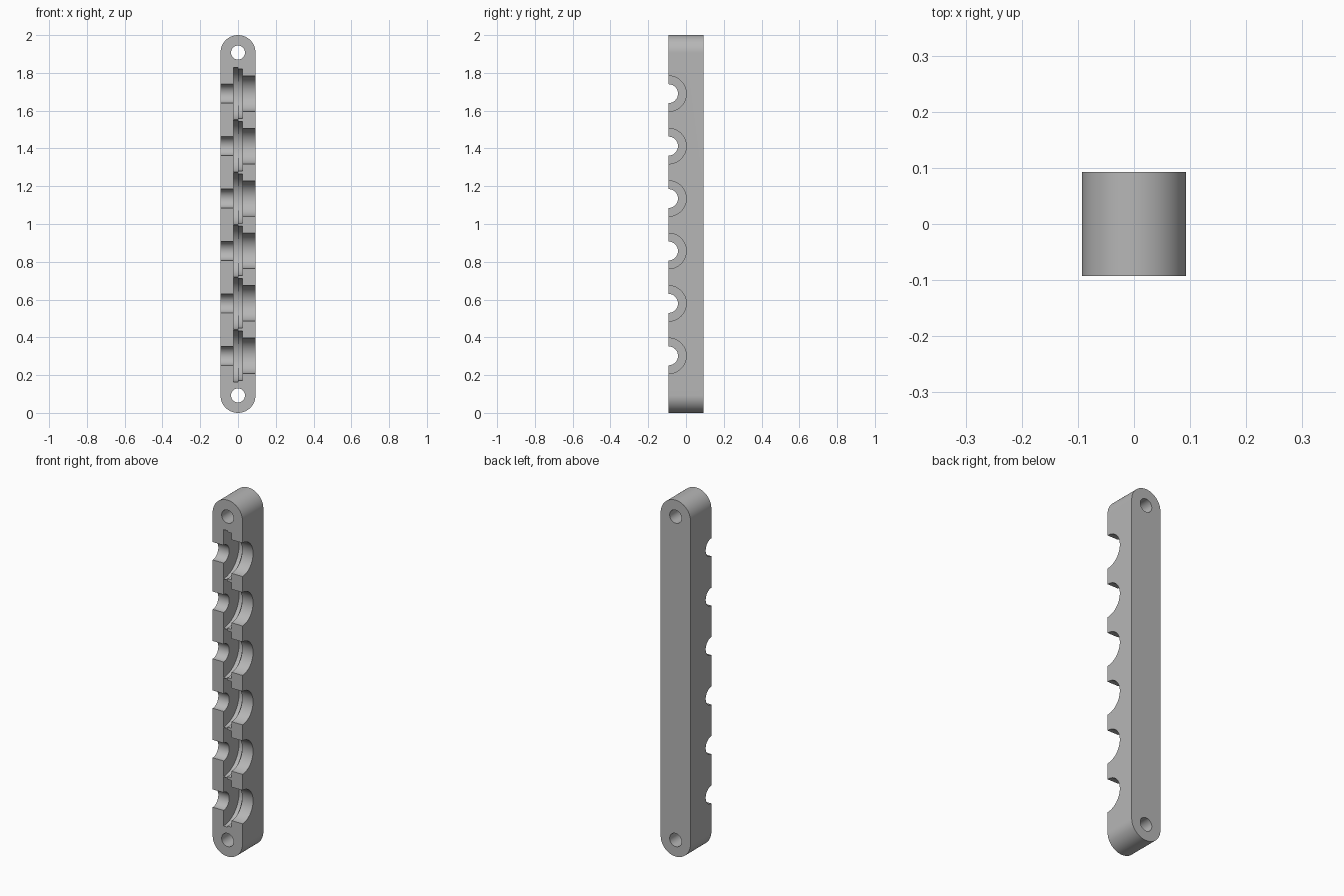
import bpy, bmesh
from math import sin, cos, pi
from mathutils import Vector, Matrix

old = bpy.data.objects.get("Cube")
if old:
    bpy.data.objects.remove(old, do_unlink=True)

HALF = 0.0925        # half width and half depth of the bar
HEIGHT = 2.0
PITCH = 0.2776       # spacing of the seats
TOP_SEAT = 1.69
SEATS = 6

grey = bpy.data.materials.new("plain grey")
grey.use_nodes = True
colour = (0.47, 0.47, 0.47, 1)
grey.diffuse_color = colour
grey.node_tree.nodes["Principled BSDF"].inputs["Base Color"].default_value = colour


def make_object(name, bm):
    bmesh.ops.recalc_face_normals(bm, faces=bm.faces)
    mesh = bpy.data.meshes.new(name)
    bm.to_mesh(mesh)
    bm.free()
    obj = bpy.data.objects.new(name, mesh)
    mesh.materials.append(grey)
    bpy.context.collection.objects.link(obj)
    return obj


def stepped_shaft(bm, profile, z, sides=64):
    """Lathe an (x, radius) profile around an x axis on the front plane."""
    rings = []
    for x, r in profile:
        rings.append([bm.verts.new((x, -HALF + r * cos(2 * pi * i / sides),
                                    z + r * sin(2 * pi * i / sides)))
                      for i in range(sides)])
    for a, b in zip(rings, rings[1:]):
        for i in range(sides):
            j = (i + 1) % sides
            bm.faces.new((a[i], a[j], b[j], b[i]))
    bm.faces.new(rings[0])
    bm.faces.new(rings[-1])


# Bar with rounded ends, extruded from front to back
bm = bmesh.new()
outline = []
for centre, start in ((HEIGHT - HALF, 0), (HALF, pi)):
    for i in range(49):
        a = start + pi * i / 48
        outline.append(bm.verts.new((HALF * cos(a), -HALF, centre + HALF * sin(a))))
front = bm.faces.new(outline)
side = bmesh.ops.extrude_face_region(bm, geom=[front])
bmesh.ops.translate(bm, vec=Vector((0, 2 * HALF, 0)),
                    verts=[v for v in side["geom"] if isinstance(v, bmesh.types.BMVert)])
bar = make_object("slotted_bar", bm)

# Row of stepped seats: narrow neck, wide flange slot, broad shaft
bm = bmesh.new()
profile = [(-0.15, 0.05), (-0.025, 0.05), (-0.025, 0.138), (0, 0.138),
           (0, 0.131), (0.025, 0.131), (0.025, 0.094), (0.15, 0.094)]
for k in range(SEATS):
    stepped_shaft(bm, profile, TOP_SEAT - k * PITCH)
seat_cutter = make_object("seat_cutter", bm)

# Screw holes through both ends
bm = bmesh.new()
for z in (HALF, HEIGHT - HALF):
    bmesh.ops.create_cone(bm, cap_ends=True, segments=48, radius1=0.037, radius2=0.037,
                          depth=0.5, matrix=Matrix.Translation((0, 0, z))
                          @ Matrix.Rotation(pi / 2, 4, 'X'))
hole_cutter = make_object("hole_cutter", bm)

# Cut the bar, then drop the cutters
bpy.ops.object.select_all(action='DESELECT')
bpy.context.view_layer.objects.active = bar
bar.select_set(True)
for cutter in (seat_cutter, hole_cutter):
    cutter.hide_render = True
    mod = bar.modifiers.new(cutter.name, 'BOOLEAN')
    mod.operation = 'DIFFERENCE'
    mod.solver = 'EXACT'
    mod.object = cutter
    bpy.ops.object.modifier_apply(modifier=mod.name)
    bpy.data.objects.remove(cutter, do_unlink=True)

bpy.ops.object.shade_smooth_by_angle(angle=pi / 6)
